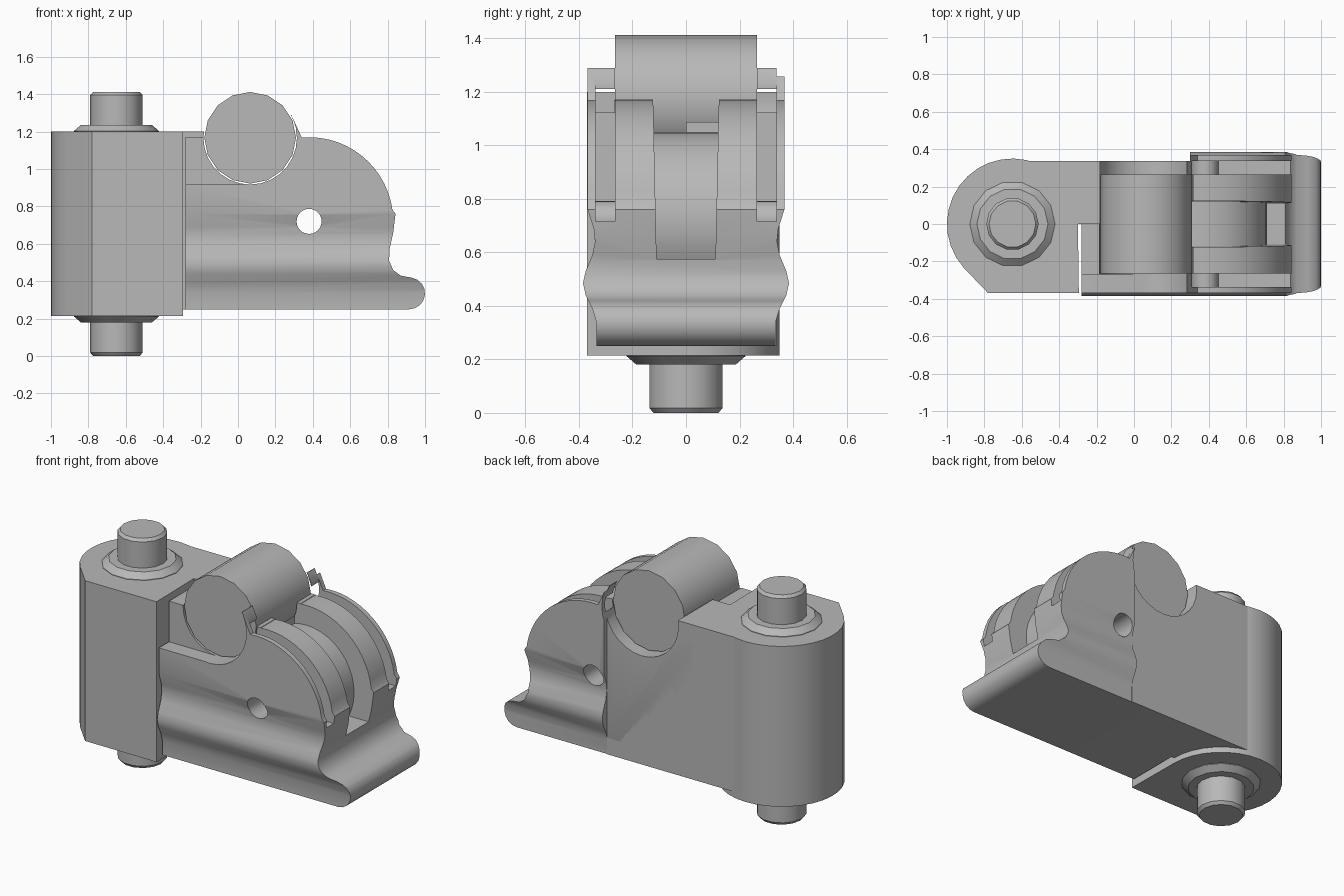
import bpy, bmesh
from math import sin, cos, radians
from mathutils import Matrix

if "Cube" in bpy.data.objects:
    bpy.data.objects.remove(bpy.data.objects["Cube"])

grey = bpy.data.materials.new("plain grey")
grey.use_nodes = True
grey.diffuse_color = (0.48, 0.48, 0.48, 1)
grey.node_tree.nodes["Principled BSDF"].inputs["Base Color"].default_value = (0.48, 0.48, 0.48, 1)

# Axis frames: profile (u, v) swept along the named axis
FRAMES = {
    "x": lambda u, v, w: (w, u, v),
    "y": lambda u, v, w: (u, w, v),
    "z": lambda u, v, w: (u, v, w),
}


def arc(cx, cy, r, start, end, steps):
    angles = [radians(start + (end - start) * i / steps) for i in range(steps + 1)]
    return [(cx + r * cos(a), cy + r * sin(a)) for a in angles]


def circle(cx, cy, r, sides):
    return arc(cx, cy, r, 0, 360, sides)[:-1]


def loft(name, axis, rings):
    """Join equal rings, given as (position, profile), into a closed solid."""
    bm = bmesh.new()
    place = FRAMES[axis]
    loops = [[bm.verts.new(place(u, v, w)) for u, v in prof] for w, prof in rings]
    n = len(loops[0])
    for a, b in zip(loops, loops[1:]):
        for i in range(n):
            j = (i + 1) % n
            bm.faces.new((a[i], a[j], b[j], b[i]))
    bm.faces.new(loops[0][::-1])
    bm.faces.new(loops[-1])
    bmesh.ops.recalc_face_normals(bm, faces=bm.faces)
    mesh = bpy.data.meshes.new(name)
    bm.to_mesh(mesh)
    bm.free()
    mesh.materials.append(grey)
    ob = bpy.data.objects.new(name, mesh)
    bpy.context.collection.objects.link(ob)
    return ob


def prism(name, axis, profile, lo, hi):
    return loft(name, axis, [(lo, profile), (hi, profile)])


def box(name, x0, x1, y0, y1, z0, z1):
    return prism(name, "z", [(x0, y0), (x1, y0), (x1, y1), (x0, y1)], z0, z1)


def combine(ob, cutter, operation="DIFFERENCE"):
    """Apply a boolean and discard the helper."""
    mod = ob.modifiers.new("cut", "BOOLEAN")
    mod.operation, mod.solver, mod.object = operation, "EXACT", cutter
    deps = bpy.context.evaluated_depsgraph_get()
    mesh = bpy.data.meshes.new_from_object(ob.evaluated_get(deps))
    ob.modifiers.clear()
    ob.data = mesh
    bpy.data.objects.remove(cutter)


def smooth(ob, angle=32):
    bpy.ops.object.select_all(action="DESELECT")
    ob.select_set(True)
    bpy.context.view_layer.objects.active = ob
    bpy.ops.object.shade_smooth_by_angle(angle=radians(angle))


HUB = (0.38, 0.72)      # axle hole, x and z
ROLL = (0.065, 1.167)   # roller centre, x and z
PIN = (-0.65, 0.0)      # hinge pin, x and y

# Housing: side silhouette trimmed by a waisted cross-section
side = [(-0.28, 0.25)] + arc(0.915, 0.335, 0.085, -90, 80, 8)
side += [(0.87, 0.43), (0.83, 0.46), (0.808, 0.51), (0.81, 0.57), (0.83, 0.66), (0.842, 0.76)]
side += arc(*HUB, 0.45, 8, 95, 14) + [(0.285, 1.29), (0.2, 1.29), (0.0, 1.17), (-0.28, 1.17)]
housing = prism("housing", "y", side, -0.5, 0.5)

half = [(0.335, 0.2), (0.335, 0.34), (0.35, 0.39), (0.375, 0.44), (0.385, 0.485),
        (0.375, 0.53), (0.35, 0.59), (0.34, 0.64), (0.345, 0.69), (0.368, 0.76), (0.368, 1.4)]
section = half + [(-y, z) for y, z in reversed(half)]
combine(housing, prism("section", "x", section, -0.6, 1.2), "INTERSECT")

# Flat back, front ledge and level core top
combine(housing, box("back_trim", -0.5, 0.3, 0.338, 0.6, 0.1, 1.5))
combine(housing, box("ledge_cut", -0.5, 0.065, -0.6, -0.27, 0.92, 1.5))
combine(housing, box("top_cut", -0.5, 0.6, -0.265, 0.265, 1.171, 1.5))

# Slots between the cheeks and the wheel rims
for s in (-1, 1):
    y0, y1 = sorted((s * 0.265, s * 0.338))
    combine(housing, box("slot", 0.31, 1.2, y0, y1, 0.715, 1.5))

# Central groove around the wheel
groove = loft("groove", "x", [(0.2, [(-0.11, 0.575), (0.11, 0.575), (0.13, 1.5), (-0.13, 1.5)]),
                              (1.2, [(-0.11, 0.575), (0.11, 0.575), (0.13, 1.5), (-0.13, 1.5)])])
combine(groove, prism("groove_core", "y", circle(*HUB, 0.33, 40), -0.3, 0.3))
combine(housing, groove)

# Back wall linking the hinge to the housing
wall = box("back_wall", -0.65, 0.3, 0.0, 0.338, 0.25, 1.2)
for part in (housing, wall):
    combine(part, prism("roller_seat", "y", circle(*ROLL, 0.25, 28), -0.6, 0.6))
combine(housing, prism("axle_hole", "y", circle(*HUB, 0.067, 24), -0.6, 0.6))
smooth(housing)
smooth(wall)

# Axle sleeves bridging the slots
for s, label in ((-1, "front"), (1, "back")):
    y0, y1 = sorted((s * 0.263, s * 0.342))
    sleeve = prism(label + "_axle_sleeve", "y", circle(*HUB, 0.072, 24), y0, y1)
    combine(sleeve, prism("bore", "y", circle(*HUB, 0.067, 24), -0.6, 0.6))
    smooth(sleeve)

# Roller
smooth(prism("roller", "y", circle(*ROLL, 0.245, 16), -0.265, 0.265))

# Hinge block
plan = [(-0.78, -0.37), (-0.295, -0.37)] + arc(*PIN, 0.35, 0, 222, 20)
smooth(prism("hinge_block", "z", plan, 0.215, 1.2))


# Hinge pin and its tapered collars
def turned(name, steps, sides):
    smooth(loft(name, "z", [(z, circle(*PIN, r, sides)) for z, r in steps]))


turned("hinge_pin", [(0, 0.125), (0.018, 0.14), (1.395, 0.14), (1.412, 0.125)], 14)
turned("upper_collar", [(1.19, 0.228), (1.203, 0.228), (1.235, 0.19)], 14)
turned("lower_collar", [(0.18, 0.19), (0.212, 0.228), (0.225, 0.228)], 14)
